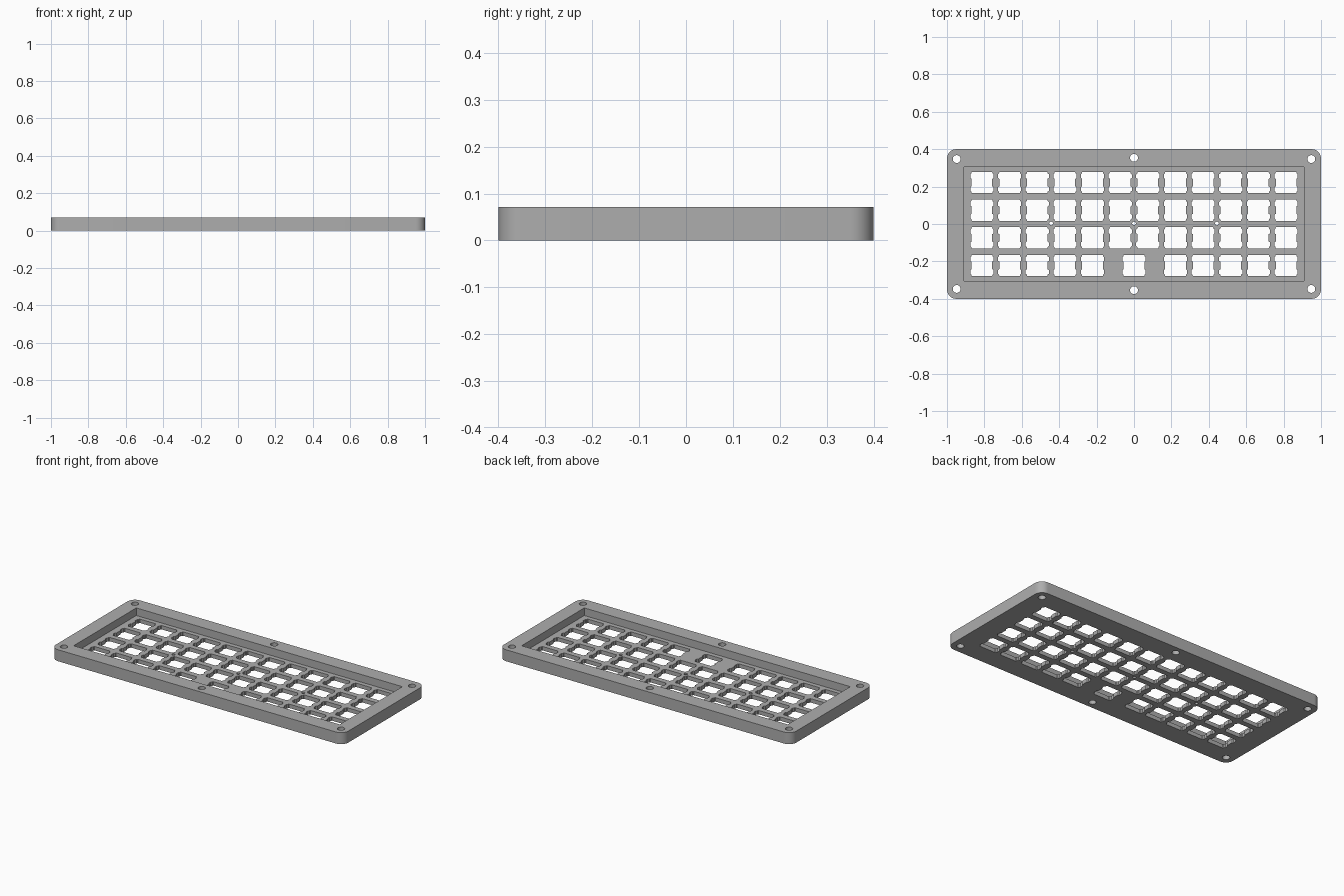
import bpy, bmesh, math

cube = bpy.data.objects.get("Cube")
if cube:
    bpy.data.objects.remove(cube, do_unlink=True)

HEIGHT = 0.071
FLOOR = 0.024
PITCH = 0.1478

grey = bpy.data.materials.new("mid_grey")
grey.use_nodes = True
colour = (0.42, 0.42, 0.42, 1)
grey.diffuse_color = colour
grey.node_tree.nodes["Principled BSDF"].inputs["Base Color"].default_value = colour


def circle(x, y, radius, sides=24):
    return [(x + radius * math.cos(2 * math.pi * i / sides),
             y + radius * math.sin(2 * math.pi * i / sides)) for i in range(sides)]


def rounded_rect(hx, hy, radius, steps=10):
    points = []
    for k, (sx, sy) in enumerate([(1, 1), (-1, 1), (-1, -1), (1, -1)]):
        for i in range(steps + 1):
            a = math.pi / 2 * (k + i / steps)
            points.append((sx * (hx - radius) + radius * math.cos(a),
                           sy * (hy - radius) + radius * math.sin(a)))
    return points


def key_outline(x, y):
    # Square opening with two shallow clip notches on each side
    quarter = [(0.055, 0.020), (0.062, 0.024), (0.062, 0.044),
               (0.056, 0.049), (0.056, 0.054), (0.053, 0.057)]
    right = [(px, -py) for px, py in reversed(quarter)] + quarter
    left = [(-px, -py) for px, py in right]
    return [(x + px, y + py) for px, py in right + left]


def prism(bm, outline, z0, z1):
    low = [bm.verts.new((x, y, z0)) for x, y in outline]
    high = [bm.verts.new((x, y, z1)) for x, y in outline]
    bm.faces.new(low[::-1])
    bm.faces.new(high)
    n = len(outline)
    for i in range(n):
        j = (i + 1) % n
        bm.faces.new((low[i], low[j], high[j], high[i]))


def build(name, prisms):
    bm = bmesh.new()
    for outline, z0, z1 in prisms:
        prism(bm, outline, z0, z1)
    mesh = bpy.data.meshes.new(name)
    bm.to_mesh(mesh)
    bm.free()
    mesh.materials.append(grey)
    obj = bpy.data.objects.new(name, mesh)
    bpy.context.collection.objects.link(obj)
    return obj


case = build("keyboard_case", [(rounded_rect(1, 0.4, 0.05), 0, HEIGHT)])

# Recessed tray
tray = [(-0.91, -0.306), (0.91, -0.306), (0.91, 0.306), (-0.91, 0.306)]
tray_cutter = build("tray_cutter", [(tray, FLOOR, HEIGHT + 0.1)])

# Key openings, with one wide key in the middle of the front row
holes = []
for row in range(4):
    columns = list(range(12))
    if row == 0:
        columns = [c for c in columns if c not in (5, 6)] + [5.5]
    holes += [key_outline((c - 5.5) * PITCH, (row - 1.5) * PITCH) for c in columns]

# Screw holes in the rim and small fixing holes in the tray
holes += [circle(sx * 0.948, sy * 0.347, 0.021) for sx in (-1, 1) for sy in (-1, 1)]
holes += [circle(0, sy * 0.354, 0.021) for sy in (-1, 1)]
holes += [circle(i * 3 * PITCH, 0.003, 0.010, 12) for i in (-1, 0, 1)]
hole_cutter = build("hole_cutter", [(h, -0.1, HEIGHT + 0.1) for h in holes])

for cutter in (tray_cutter, hole_cutter):
    mod = case.modifiers.new(cutter.name, "BOOLEAN")
    mod.operation = "DIFFERENCE"
    mod.solver = "EXACT"
    mod.object = cutter

# Bake the cuts and remove the cutters
bpy.context.view_layer.update()
graph = bpy.context.evaluated_depsgraph_get()
result = bpy.data.meshes.new_from_object(case.evaluated_get(graph))
case.modifiers.clear()
case.data = result
for cutter in (tray_cutter, hole_cutter):
    bpy.data.objects.remove(cutter, do_unlink=True)

# Smooth rounded corners and bores, sharp edges elsewhere
bpy.ops.object.select_all(action="DESELECT")
case.select_set(True)
bpy.context.view_layer.objects.active = case
bpy.ops.object.shade_smooth_by_angle(angle=math.radians(31))
